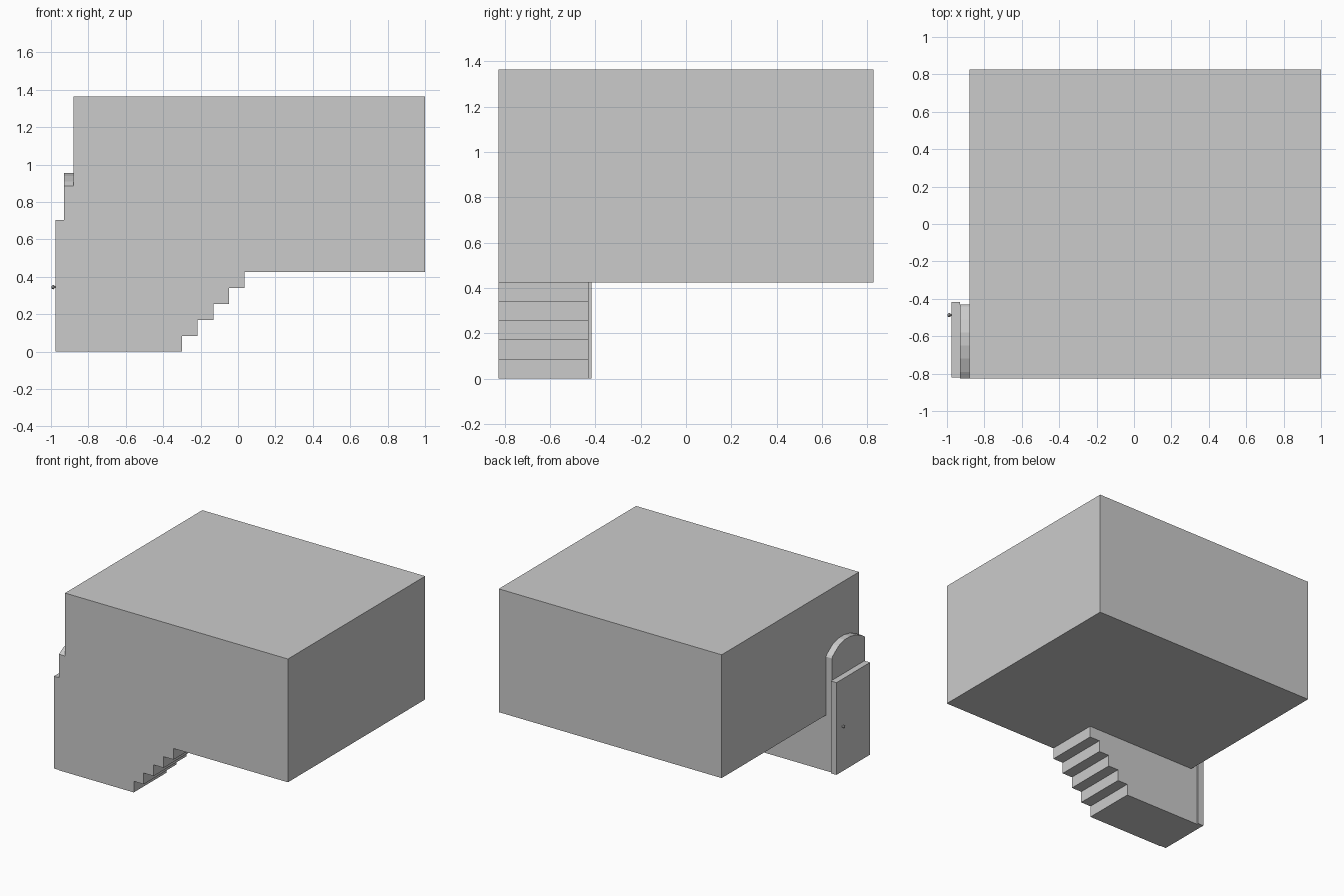
import bpy, bmesh, math
from mathutils import Matrix

if "Cube" in bpy.data.objects:
    bpy.data.objects.remove(bpy.data.objects["Cube"])


def prism(name, points, axis, lo, hi):
    """Extrude a 2D profile along x (points are y,z) or y (points are x,z)."""
    def place(p, t):
        return (t, p[0], p[1]) if axis == 'x' else (p[0], t, p[1])
    bm = bmesh.new()
    face = bm.faces.new([bm.verts.new(place(p, lo)) for p in points])
    grown = bmesh.ops.extrude_face_region(bm, geom=[face])
    shift = (hi - lo, 0, 0) if axis == 'x' else (0, hi - lo, 0)
    bmesh.ops.translate(bm, vec=shift, verts=[v for v in grown['geom'] if isinstance(v, bmesh.types.BMVert)])
    bmesh.ops.recalc_face_normals(bm, faces=bm.faces)
    return finish(name, bm)


def finish(name, bm):
    mesh = bpy.data.meshes.new(name)
    bm.to_mesh(mesh)
    bm.free()
    obj = bpy.data.objects.new(name, mesh)
    bpy.context.collection.objects.link(obj)
    return obj


FRONT, INNER = -0.827, -0.43
BASE, TOP = 0.425, 1.365

# Main room and the stairwell below it, stepping up to the room floor
prism("room", [(-0.88, BASE), (1, BASE), (1, TOP), (-0.88, TOP)], 'y', FRONT, 0.827)
stairs = [(-0.88, BASE), (-0.88, 0)]
for i in range(5):
    x = -0.30 + 0.084 * i
    stairs += [(x, i * 0.085), (x, (i + 1) * 0.085)]
prism("stairwell", stairs[:-1] + [(0.036, BASE)], 'y', FRONT, INNER)

# Arched doorway
arch = [(FRONT, 0), (INNER, 0), (INNER, 0.87), (-0.44, 0.885), (-0.51, 0.935), (-0.58, 0.955),
        (-0.65, 0.955), (-0.72, 0.94), (-0.79, 0.91), (FRONT, 0.885)]
prism("door_arch", arch, 'x', -0.93, -0.88)

# Door slab and knob
prism("door", [(FRONT + 0.005, 0), (-0.417, 0), (-0.417, 0.703), (FRONT + 0.005, 0.703)], 'x', -0.977, -0.93)
bm = bmesh.new()
bmesh.ops.create_cone(bm, segments=8, radius1=0.006, radius2=0.006, depth=0.014, cap_ends=True,
                      matrix=Matrix.Translation((-0.983, -0.487, 0.345)) @ Matrix.Rotation(math.pi / 2, 4, 'Y'))
bmesh.ops.create_icosphere(bm, subdivisions=1, radius=0.012, matrix=Matrix.Translation((-0.988, -0.487, 0.345)))
finish("door_knob", bm)
